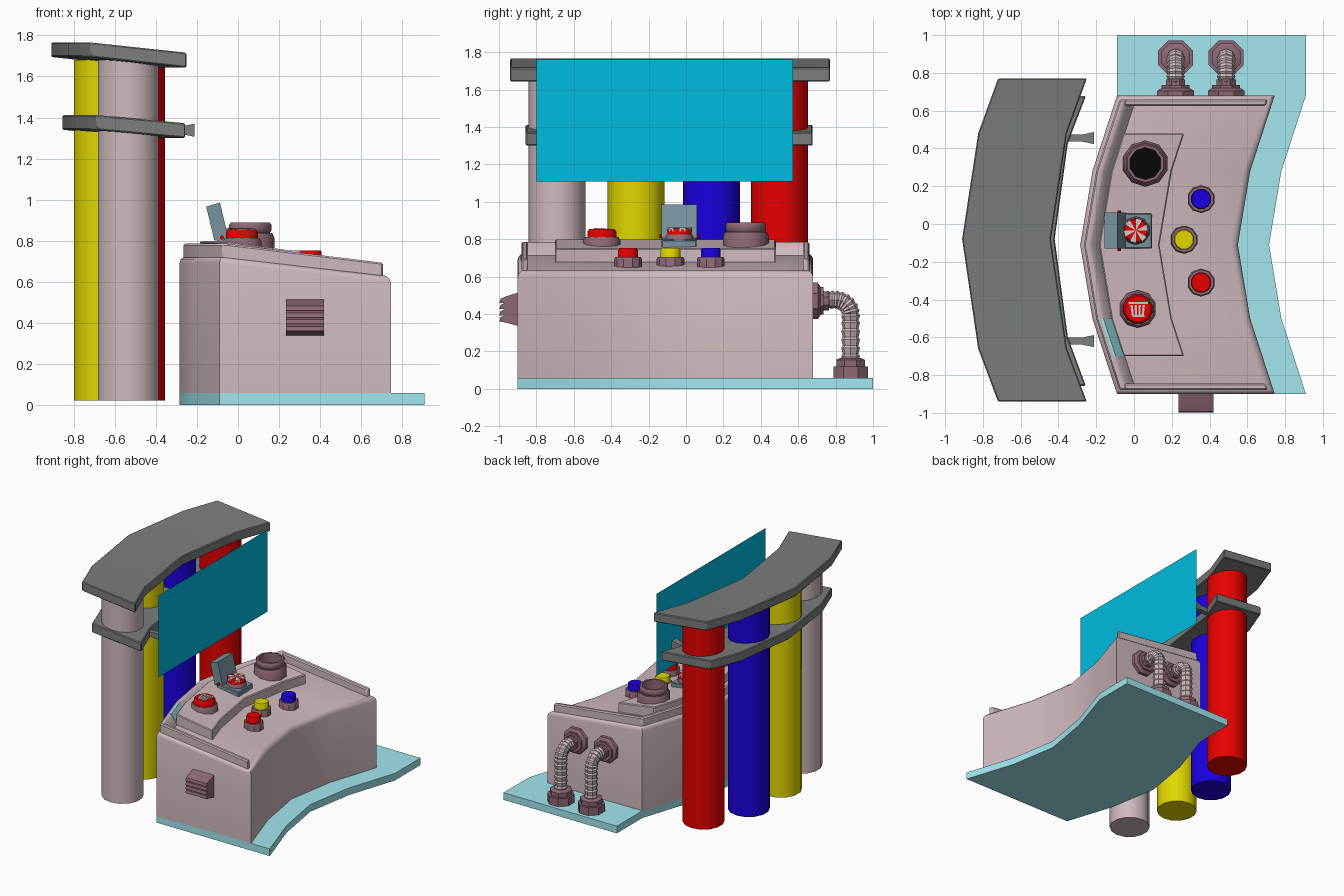
import bpy, bmesh
from math import pi, sin, cos
from mathutils import Vector, Matrix

if "Cube" in bpy.data.objects:
    bpy.data.objects.remove(bpy.data.objects["Cube"])


def material(name, r, g, b):
    m = bpy.data.materials.new(name)
    m.diffuse_color = (r, g, b, 1)
    m.use_nodes = True
    m.node_tree.nodes["Principled BSDF"].inputs["Base Color"].default_value = m.diffuse_color
    return m


PINK = material("pale_pink", 0.62, 0.49, 0.51)
ROSE = material("dusty_rose", 0.27, 0.14, 0.18)
CYAN = material("pale_cyan", 0.36, 0.8, 0.86)
SCREEN = material("screen_blue", 0.0, 0.5, 0.75)
GREY = material("dark_grey", 0.2, 0.21, 0.21)
SLATE = material("slate", 0.19, 0.29, 0.34)
RED = material("red", 0.8, 0.0, 0.0)
YELLOW = material("yellow", 0.75, 0.68, 0.0)
BLUE = material("blue", 0.01, 0.0, 0.75)
WHITE = material("white", 0.85, 0.85, 0.85)
BLACK = material("black", 0.002, 0.002, 0.002)


def finish(name, bm, mat, angle=0.6):
    """Fix normals, shade smooth with sharp edges, link the object."""
    bmesh.ops.recalc_face_normals(bm, faces=bm.faces)
    for f in bm.faces:
        f.smooth = True
    for e in bm.edges:
        e.smooth = len(e.link_faces) == 2 and e.calc_face_angle(0) < angle
    me = bpy.data.meshes.new(name)
    bm.to_mesh(me)
    bm.free()
    me.materials.append(mat)
    ob = bpy.data.objects.new(name, me)
    bpy.context.collection.objects.link(ob)
    return ob


def bridge(bm, rings, cap0=True, cap1=True):
    for a, b in zip(rings, rings[1:]):
        n = len(a)
        for i in range(n):
            bm.faces.new((a[i], a[(i + 1) % n], b[(i + 1) % n], b[i]))
    if cap0:
        bm.faces.new(rings[0])
    if cap1:
        bm.faces.new(rings[-1])


def curve_x(curve, y):
    if y <= curve[0][0]:
        return curve[0][1]
    for (ya, xa), (yb, xb) in zip(curve, curve[1:]):
        if y <= yb:
            return xa + (xb - xa) * (y - ya) / (yb - ya)
    return curve[-1][1]


def strip(name, curve, y0, y1, profile, mat, bevel=0, seg=1, bevel_above=-1, turn=0):
    """Sweep an (offset, z) profile along y, following a bent plan curve."""
    bm = bmesh.new()
    ys = [y0] + [y for y, _ in curve if y0 + .005 < y < y1 - .005] + [y1]
    bridge(bm, [[bm.verts.new((curve_x(curve, y) + d, y, z)) for d, z in profile] for y in ys])
    if bevel:
        bmesh.ops.recalc_face_normals(bm, faces=bm.faces)
        edges = [e for e in bm.edges if e.calc_face_angle(0) > 0.6
                 and min(v.co.z for v in e.verts) > bevel_above]
        bmesh.ops.bevel(bm, geom=edges, offset=bevel, segments=seg, profile=0.5, affect='EDGES')
    bm.transform(Matrix.Rotation(turn, 4, 'Z'))
    return finish(name, bm, mat)


def lathe(name, profile, loc, mat, sides=10, axis=(0, 0, 1), closed=False, angle=0.75):
    """Revolve an (r, h) profile around an axis through loc."""
    bm = bmesh.new()
    rings = [[bm.verts.new((r * cos(2 * pi * (i + .5) / sides), r * sin(2 * pi * (i + .5) / sides), h))
              for i in range(sides)] for r, h in profile]
    bridge(bm, rings, not closed, not closed)
    q = Vector(axis).to_track_quat('Z', 'Y').to_matrix().to_4x4()
    bm.transform(Matrix.Translation(loc) @ q)
    return finish(name, bm, mat, angle)


def rect(d0, d1, z0, z1):
    return [(d0, z0), (d1, z0), (d1, z1), (d0, z1)]


FLAT = [(0, 0)]
DESK = [(-.9, -.09), (-.5, -.22), (-.11, -.285), (.28, -.22), (.68, -.09)]
CAP = [(-.94, -.72), (-.66, -.825), (-.08, -.91), (.48, -.825), (.77, -.72)]
BAND = [(-.857, -.69), (-.6, -.785), (-.08, -.855), (.43, -.785), (.677, -.69)]

# Floor plate and console body
strip("floor_plate", DESK, -.9, 1.0, rect(0, 1.0, 0, .057), CYAN)
strip("console_body", DESK, -.9, .68, [(0, .05), (.835, .05), (.835, .63), (0, .725)], PINK, .035, 3, .5)

# Raised rim around the back and both ends of the console top
strip("rim_back", DESK, -.88, .66, [(.02, .69), (.02, .785), (.055, .785), (.11, .71), (.11, .69)], PINK, .008)
for name, y in (("rim_near", -.88), ("rim_far", .625)):
    strip(name, DESK, y, y + .035, [(.025, .68), (.805, .6), (.805, .692), (.05, .784)], PINK, .008)
strip("rim_inlay", DESK, -.7, -.5, [(.045, .788), (.058, .788), (.11, .719), (.11, .712), (.055, .778)], CYAN)

# Raised control panel
strip("control_panel", DESK, -.7, .48, [(.1, .69), (.42, .65), (.42, .75), (.1, .798)], PINK, .006)

# Storage tubes with grey cap, band and screen
for name, x, y, m in (("pink", -.535, -.69, PINK), ("yellow", -.65, -.268, YELLOW),
                      ("blue", -.65, .137, BLUE), ("red", -.505, .5, RED)):
    lathe("tube_" + name, [(.152, .02), (.152, 1.68)], (x, y, 0), m, 14)
strip("tube_cap", CAP, -.94, .77, [(0, 1.695), (.47, 1.643), (.47, 1.716), (0, 1.766)], GREY, .006)
strip("tube_band", BAND, -.857, .677, [(0, 1.34), (.435, 1.3), (.435, 1.372), (0, 1.412)], GREY, .006)
for i, y in enumerate((-.62, .455)):
    lathe(f"screen_bracket_{i}", [(.027, 0), (.027, .13), (.045, .19)], (-.402, y, 1.338), GREY, 4, (1, 0, 0))
bm = bmesh.new()
bm.faces.new([bm.verts.new((-.14, y, z)) for y, z in ((-.8, 1.107), (.573, 1.107), (.573, 1.76), (-.8, 1.76))])
finish("screen", bm, SCREEN)

# Deck push buttons
for name, x, y, m in (("red", .355, -.31, RED), ("yellow", .265, -.083, YELLOW), ("blue", .355, .132, BLUE)):
    lathe(f"collar_{name}", [(.074, .6), (.074, .692), (.068, .705)], (x, y, 0), ROSE, angle=.5)
    lathe(f"button_{name}", [(.055, .69), (.055, .742), (.05, .752)], (x, y, 0), m, 12)

# Open chute on the panel
lathe("chute", [(.123, .72), (.123, .815), (.112, .838), (.1, .838), (.108, .85), (.108, .878), (.1, .888),
                (.085, .888), (.085, .72)], (.06, .32, 0), ROSE, 10, closed=True)
lathe("chute_hole", [(.09, .795), (.09, .801)], (.06, .32, 0), BLACK)

# Disposal button with bin pictogram
lathe("disposal_collar", [(.1, .72), (.1, .795), (.088, .812)], (.02, -.45, 0), ROSE)
lathe("disposal_button", [(.08, .8), (.08, .84), (.07, .855)], (.02, -.45, 0), RED, 12)
strip("bin_icon_lid", FLAT, -.423, -.412, rect(-.028, .075, .853, .859), WHITE)
strip("bin_icon_base", FLAT, -.493, -.483, rect(-.008, .055, .853, .859), WHITE)
for i in range(4):
    x = -.013 + i * .0215
    strip(f"bin_icon_bar_{i}", [(-.485, (.023 - x) * .2), (-.43, 0)], -.485, -.43,
          rect(x - .006, x + .006, .853, .859), WHITE)

# Guarded button with its hinged cover standing open
strip("guard_base", FLAT, -.13, .055, [(-.1, .76), (.095, .73), (.095, .795), (-.1, .812)], SLATE, .005)
strip("guard_cover", FLAT, -.13, .06, [(-.115, .8), (-.045, .805), (-.088, .985), (-.155, .966)], SLATE)
lathe("guard_hinge", [(.011, 0), (.011, .215)], (-.078, -.143, .815), RED, 8, (0, 1, 0))
lathe("guard_collar", [(.075, .76), (.075, .815), (.068, .825)], (.01, -.035, 0), ROSE)
lathe("guard_button", [(.066, .81), (.066, .85), (.06, .858)], (.01, -.035, 0), RED, 12)
bm = bmesh.new()
for k in range(6):
    a = k * pi / 3
    ring = [(.01 + r * cos(t), -.035 + r * sin(t)) for r, t in ((0, 0), (.066, a), (.066, a + pi / 6))]
    bridge(bm, [[bm.verts.new((x, y, z)) for x, y in ring] for z in (.84, .861)])
finish("guard_button_wedges", bm, WHITE)

# Louvred vent on the near side
teeth = [(.89, .335), (.97, .355)]
for i in range(4):
    z = .36 + i * .033
    teeth += [(.998, z), (.992, z + .022), (.968, z + .033)]
strip("side_vent", FLAT, .235, .42, teeth + [(.89, .517)], ROSE, turn=-pi / 2)

# Ribbed elbow pipes from the far side down to the floor plate
arc = [(.8 + .08 * sin(a * pi / 12), .395 + .08 * cos(a * pi / 12)) for a in range(7)]
path = [(.7 + .025 * i, .475) for i in range(4)] + arc + [(.88, .36 - .045 * i) for i in range(6)]
for n, x in enumerate((.22, .488)):
    bm = bmesh.new()
    rings = []
    for i, (y, z) in enumerate(path):
        a, b = path[max(i - 1, 0)], path[min(i + 1, len(path) - 1)]
        t = Vector((0, b[0] - a[0], b[1] - a[1])).normalized()
        side = t.cross(Vector((1, 0, 0)))
        for s, r in ((-.006, .042), (.006, .05)):  # stepped rib at each station
            rings.append([bm.verts.new(Vector((x, y, z)) + s * t + r * (cos(k * pi / 4) * Vector((1, 0, 0))
                          + sin(k * pi / 4) * side)) for k in range(8)])
    bridge(bm, rings)
    finish(f"pipe_{n}", bm, PINK, 0.5)
    lathe(f"pipe_wall_flange_{n}", [(.105, 0), (.105, .03), (.08, .045), (.08, .06), (.055, .06), (.055, .09)],
          (x, .675, .47), ROSE, 8, (0, 1, 0), angle=.5)
    lathe(f"pipe_floor_flange_{n}", [(.1, .055), (.1, .12), (.082, .12), (.082, .155), (.06, .165)],
          (x, .88, 0), ROSE, 8, angle=.5)
